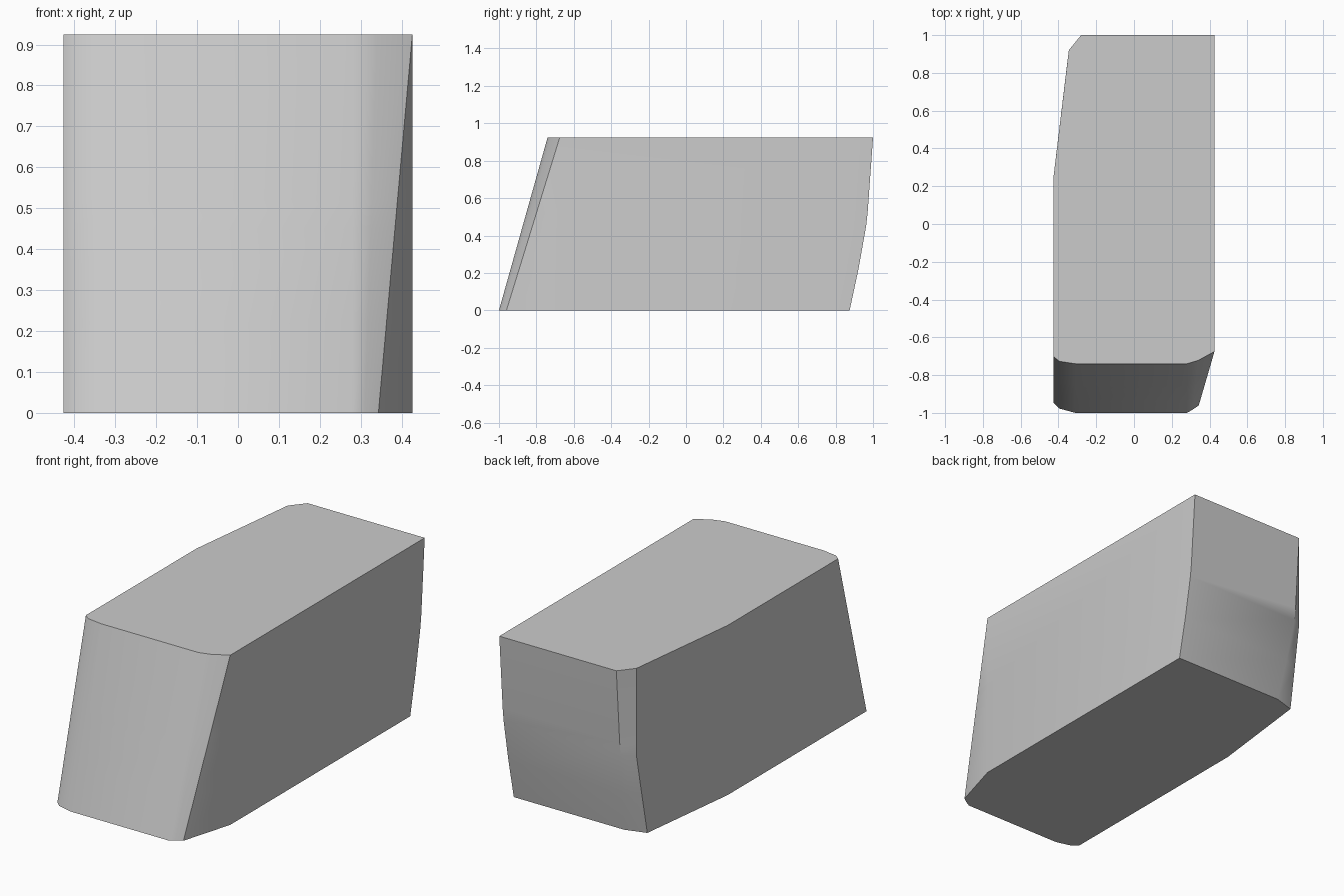
import bpy, bmesh

if "Cube" in bpy.data.objects:
    bpy.data.objects.remove(bpy.data.objects["Cube"])

H = 0.925
WALL = 0.426

# Raked front profile, left to right: bottom (x, y) and top (x, y)
FRONT = [((-WALL, -0.947), (-WALL, -0.702)),
         ((-0.395, -0.977), (-0.395, -0.727)),
         ((-0.31, -1.0), (-0.31, -0.74)),
         ((0.28, -1.0), (0.28, -0.74)),
         ((0.31, -0.983), (0.34, -0.722)),
         ((0.343, -0.96), (WALL, -0.675))]

# Bowed back: z, back y, corner start x, corner end x, corner end y
BACK = [(0.0, 0.875, -0.24, -0.355, 0.84),
        (0.22, 0.922, -0.26, -0.35, 0.88),
        (0.45, 0.963, -0.28, -0.345, 0.92),
        (0.52, 0.971, -0.28, -0.345, 0.92),
        (H, 1.0, -0.28, -0.345, 0.92)]


def ring(z, back_y, start_x, end_x, end_y):
    """Outline of the block at height z."""
    t = z / H
    pts = [(a[0] + (b[0] - a[0]) * t, a[1] + (b[1] - a[1]) * t) for a, b in FRONT]
    pts += [(WALL, -0.675), (WALL, back_y), (start_x, back_y),
            (end_x, end_y), (-WALL, 0.25)]
    return [(x, y, z) for x, y in pts]


# Block body lofted through the outlines
bm = bmesh.new()
rings = [[bm.verts.new(p) for p in ring(*row)] for row in BACK]
n = len(rings[0])
for low, high in zip(rings, rings[1:]):
    for i in range(n):
        j = (i + 1) % n
        bm.faces.new((low[i], low[j], high[j], high[i]))
bm.faces.new(list(reversed(rings[0])))
bm.faces.new(rings[-1])
bmesh.ops.remove_doubles(bm, verts=bm.verts[:], dist=1e-5)
bmesh.ops.recalc_face_normals(bm, faces=bm.faces[:])

mesh = bpy.data.meshes.new("block_body")
bm.to_mesh(mesh)
bm.free()
body = bpy.data.objects.new("block_body", mesh)
bpy.context.collection.objects.link(body)

# Soft shading across the shallow bends, crisp outer edges
bpy.context.view_layer.objects.active = body
body.select_set(True)
bpy.ops.object.shade_smooth_by_angle(angle=0.52)
